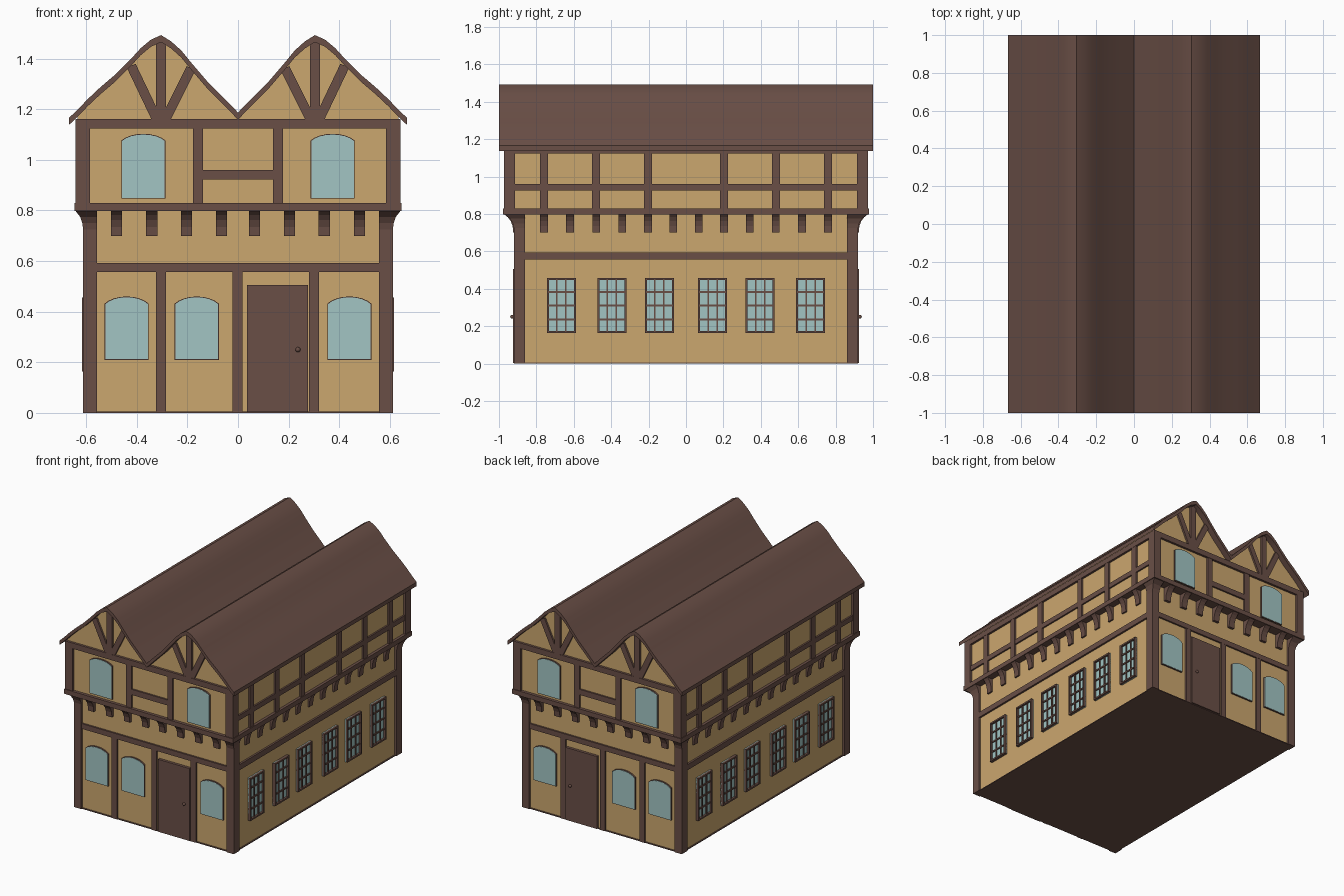
import bpy, bmesh, math
from mathutils import Vector

if "Cube" in bpy.data.objects:
    bpy.data.objects.remove(bpy.data.objects["Cube"])


def material(name, rgb):
    m = bpy.data.materials.new(name)
    m.diffuse_color = (*rgb, 1)
    m.use_nodes = True
    m.node_tree.nodes["Principled BSDF"].inputs["Base Color"].default_value = m.diffuse_color
    return m


WOOD = material("dark wood", (0.144, 0.078, 0.062))
WALL = material("ochre plaster", (0.60, 0.385, 0.158))
GLASS = material("pale glass", (0.36, 0.56, 0.55))


def make(name, bm, mat, mirror=(False, False)):
    bmesh.ops.recalc_face_normals(bm, faces=bm.faces)
    me = bpy.data.meshes.new(name)
    bm.to_mesh(me)
    bm.free()
    ob = bpy.data.objects.new(name, me)
    bpy.context.collection.objects.link(ob)
    me.materials.append(mat)
    if any(mirror):
        mod = ob.modifiers.new("mirror", 'MIRROR')
        mod.use_axis = (mirror[0], mirror[1], False)
        mod.use_mirror_merge = False
    return ob


def prism(bm, pts, vec):
    """Polygon of 3D points extruded along vec."""
    f = bm.faces.new([bm.verts.new(p) for p in pts])
    r = bmesh.ops.extrude_face_region(bm, geom=[f])
    bmesh.ops.translate(bm, vec=Vector(vec),
                        verts=[v for v in r['geom'] if isinstance(v, bmesh.types.BMVert)])


def box(bm, x0, x1, y0, y1, z0, z1):
    prism(bm, [(x0, y0, z0), (x1, y0, z0), (x1, y1, z0), (x0, y1, z0)], (0, 0, z1 - z0))


def boxes(name, mat, items, mirror=(False, False)):
    bm = bmesh.new()
    for b in items:
        box(bm, *b)
    return make(name, bm, mat, mirror)


X, Y, XY = (True, False), (False, True), (True, True)

# Main volumes
boxes("lower_walls", WALL, [(-.597, .597, -.906, .906, .004, .80)])
boxes("upper_walls", WALL, [(-.627, .627, -.957, .957, .82, 1.15)])
boxes("ground_floor", WOOD, [(-.605, .605, -.914, .914, 0, .006)])
boxes("jetty_floor", WOOD, [(-.646, .646, -.978, .978, .797, .83)])

# Lower timber frame
boxes("lower_corner_posts", WOOD, [(.557, .612, .86, .92, 0, .797)], XY)
boxes("lower_end_posts", WOOD, [(x - .02, x + .02, -.917, -.90, 0, .56)
                                for x in (-.305, -.002, .30)], Y)
boxes("lower_end_rail", WOOD, [(-.56, .56, -.918, -.90, .556, .592)], Y)
boxes("lower_side_rail", WOOD, [(.59, .61, -.87, .87, .556, .595)], X)

# Upper timber frame
boxes("upper_corner_posts", WOOD, [(.585, .642, .914, .973, .82, 1.14)], XY)
boxes("upper_end_posts", WOOD, [(.138, .178, .95, .97, .82, 1.13)], XY)
boxes("upper_end_rail", WOOD, [(-.14, .14, -.969, -.95, .922, .96)], Y)
boxes("upper_end_plate", WOOD, [(-.642, .642, -.973, -.95, 1.123, 1.162)], Y)
boxes("upper_side_plate", WOOD, [(.615, .642, -.973, .973, 1.123, 1.16)], X)
boxes("upper_side_rail", WOOD, [(.62, .638, -.92, .92, .925, .96)], X)
boxes("upper_side_posts", WOOD, [(.62, .64, y - .021, y + .021, .82, 1.13)
                                 for y in (-.76, -.482, -.203, .203, .482, .76)], X)

# Coved corbels under the jetty: (outward, z)
COVE = [(0, .70), (.020, .70), (.022, .735), (.029, .762), (.040, .783), (.053, .798), (0, .798)]
bm = bmesh.new()
for y in (.068, .204, .341, .48, .62, .76):
    for s in (-1, 1):
        prism(bm, [(.588 + o, s * y - .021, z) for o, z in COVE], (0, .042, 0))
make("side_corbels", bm, WOOD, X)
bm = bmesh.new()
for x in (.065, .204, .341, .48):
    for s in (-1, 1):
        prism(bm, [(s * x - .022, -.895 - 1.45 * o, z) for o, z in COVE], (.044, 0, 0))
make("end_corbels", bm, WOOD, Y)

# Flared heads of the corner posts
bm = bmesh.new()
rings = []
for t, z in ((0, .725), (.12, .75), (.4, .775), (1, .798)):
    x, y = .612 + .03 * t, .92 + .052 * t
    rings.append([bm.verts.new(p) for p in ((.557, .86, z), (x, .86, z), (x, y, z), (.557, y, z))])
for a, b in zip(rings, rings[1:]):
    for i in range(4):
        j = (i + 1) % 4
        bm.faces.new((a[i], a[j], b[j], b[i]))
bm.faces.new(rings[0])
bm.faces.new(rings[-1])
make("corner_flares", bm, WOOD, XY)

# Roof: gently sagging slopes, measured from the ridge
RIDGE = .304
INNER = [(.304, 1.187), (.24, 1.253), (.18, 1.313), (.12, 1.383), (.08, 1.432), (.04, 1.468)]
OUTER = [(0, 1.493), (.04, 1.475), (.08, 1.442), (.12, 1.398), (.18, 1.338),
         (.24, 1.287), (.29, 1.240), (.33, 1.198), (.364, 1.166)]
TOP = [(RIDGE - d, z) for d, z in INNER] + [(RIDGE + d, z) for d, z in OUTER]
bm = bmesh.new()
under = [(x, z - .028) for x, z in reversed(TOP)]
prism(bm, [(x, -1, z) for x, z in TOP + under], (0, 2, 0))
roof = make("roof", bm, WOOD, X)

# Gable walls filling the roof ends
bm = bmesh.new()
fill = [(x, z - .022) for x, z in TOP if x < .645]
prism(bm, [(x, -.957, z) for x, z in fill + [(.635, 1.15), (0, 1.15)]], (0, 1.914, 0))
make("gables", bm, WALL, X)

# Gable timbers: king post and two slanted braces
bm = bmesh.new()
box(bm, RIDGE - .02, RIDGE + .02, -.973, -.95, 1.15, 1.47)
for s, top in ((1, (.118, 1.372)), (-1, (.118, 1.362))):
    a, b = Vector((RIDGE + s * .012, 0, 1.15)), Vector((RIDGE + s * top[0], 0, top[1]))
    n = (b - a).normalized().cross(Vector((0, 1, 0))) * .019
    prism(bm, [p + Vector((0, -.970, 0)) for p in (a - n, a + n, b + n, b - n)], (0, .02, 0))
make("gable_timbers", bm, WOOD, XY)


# Arched windows on both ends
def arched(bm, cx, z0, zs, zt, hw, y, depth):
    pts = [(cx - hw, y, z0), (cx + hw, y, z0)]
    for i in range(9):
        a = math.pi * (.18 + .64 * i / 8)
        k = (math.sin(a) - math.sin(math.pi * .18)) / (1 - math.sin(math.pi * .18))
        pts.append((cx + hw * math.cos(a) / math.cos(math.pi * .18), y, zs + (zt - zs) * k))
    prism(bm, pts, (0, depth, 0))


WINDOWS = [(x, .212, .43, .457, -.906) for x in (-.44, -.163, .44)] + \
          [(x, .85, 1.075, 1.10, -.957) for x in (-.374, .374)]
glass, frame = bmesh.new(), bmesh.new()
for x, z0, zs, zt, y in WINDOWS:
    arched(frame, x, z0 - .003, zs + .002, zt + .003, .087, y - .010, .015)
    arched(glass, x, z0, zs, zt, .084, y - .012, .005)
make("arched_window_frames", frame, WOOD, Y)
make("arched_window_glass", glass, GLASS, Y)

# Doors with knobs
boxes("doors", WOOD, [(.035, .277, -.925, -.90, .004, .505)], Y)
bm = bmesh.new()
bmesh.ops.create_uvsphere(bm, u_segments=12, v_segments=8, radius=.01)
bmesh.ops.translate(bm, verts=bm.verts, vec=(.237, -.93, .25))
knob = make("door_knobs", bm, WOOD, Y)

# Lattice windows on both long sides
panes, bars = [], []
for cy in (-.666, -.396, -.142, .142, .396, .666):
    a, b, lo, hi = cy - .077, cy + .077, .163, .457
    panes.append((.59, .603, a, b, lo, hi))
    bars += [(.59, .617, a, a + .011, lo, hi), (.59, .617, b - .011, b, lo, hi),
             (.59, .617, a, b, lo, lo + .011), (.59, .617, a, b, hi - .011, hi)]
    bars += [(.59, .610, cy + k * .024 - .004, cy + k * .024 + .004, lo, hi) for k in (-1, 1)]
    bars += [(.59, .610, a, b, z - .005, z + .005)
             for z in (lo + (hi - lo) * i / 4 for i in (1, 2, 3))]
boxes("lattice_window_glass", GLASS, panes, X)
boxes("lattice_window_bars", WOOD, bars, X)

# Smooth shading on the curved parts
for ob in (roof, knob):
    bpy.ops.object.select_all(action='DESELECT')
    ob.select_set(True)
    bpy.context.view_layer.objects.active = ob
    bpy.ops.object.shade_smooth_by_angle(angle=math.radians(35))
